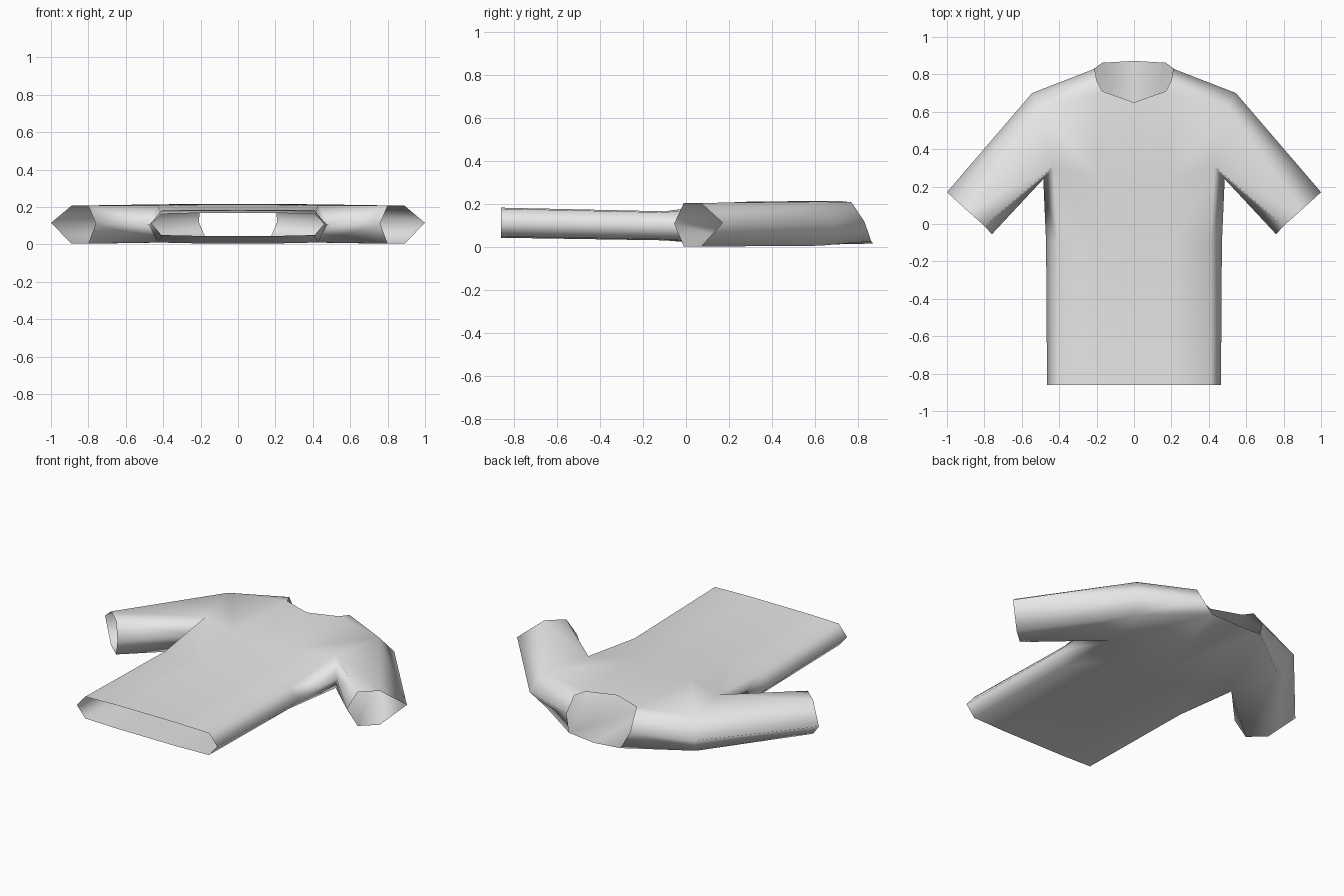
import bpy, bmesh

if "Cube" in bpy.data.objects:
    bpy.data.objects.remove(bpy.data.objects["Cube"])

fabric = bpy.data.materials.new("light grey fabric")
fabric.diffuse_color = (0.8, 0.8, 0.8, 1)
fabric.use_nodes = True
fabric.node_tree.nodes["Principled BSDF"].inputs["Base Color"].default_value = fabric.diffuse_color

bm = bmesh.new()
V = lambda x, y, z: bm.verts.new((x, y, z))
F = lambda *v: bm.faces.new(v)


def torso_row(y, side, edge, low, high, edge_y=None):
    """Half ring: centre top, out to the side seam, back to centre bottom."""
    ey = y if edge_y is None else edge_y
    return [V(0, y, high), V(0.2, y, high), V(edge, ey, high - 0.005),
            V(side, y, (low + high) / 2),
            V(edge, ey, low + 0.005), V(0.2, y, low), V(0, y, low)]


# Torso tube, open at the hem
hem = torso_row(-0.86, 0.465, 0.41, 0.045, 0.185)
waist = torso_row(-0.1, 0.47, 0.41, 0.033, 0.168)
chest = torso_row(0.24, 0.485, 0.43, 0.005, 0.212, 0.31)
for a, b in ((hem, waist), (waist, chest)):
    for i in range(6):
        F(a[i], a[i + 1], b[i + 1], b[i])

# Neck opening: low scoop at the front, high collar at the back
scoop, scoop_side = V(0, 0.65, 0.217), V(0.17, 0.71, 0.217)
neck_top, neck_side = V(0.2, 0.77, 0.21), V(0.21, 0.83, 0.12)
collar, nape = V(0.17, 0.862, 0.028), V(0, 0.872, 0.018)

# Shoulder points and yoke
sh_top, sh_mid, sh_low = V(0.5, 0.62, 0.213), V(0.545, 0.70, 0.11), V(0.5, 0.62, 0.008)
c0, c1, c2, c3, c4, c5, c6 = chest
F(c0, c1, scoop_side, scoop)
F(c1, c2, sh_top, scoop_side)
F(scoop_side, sh_top, neck_top)
F(neck_top, sh_top, sh_mid, neck_side)
F(neck_side, sh_mid, sh_low, collar)
F(collar, sh_low, c4, c5)
F(collar, c5, c6, nape)

# Sleeve tube, open at the cuff
root = [c2, sh_top, sh_mid, sh_low, c4, c3]
cuff = [V(0.80, -0.01, 0.207), V(0.89, 0.07, 0.207), V(1.0, 0.17, 0.115),
        V(0.89, 0.07, 0.004), V(0.80, -0.01, 0.004), V(0.76, -0.055, 0.11)]
for i in range(6):
    j = (i + 1) % 6
    F(root[i], root[j], cuff[j], cuff[i])

# Consistent winding, with the cloth facing the inside of the shirt
bmesh.ops.recalc_face_normals(bm, faces=bm.faces)
bm.normal_update()
top = next(f for f in bm.faces if scoop in f.verts)
if top.normal.z > 0:
    bmesh.ops.reverse_faces(bm, faces=bm.faces)
for f in bm.faces:
    f.smooth = True

mesh = bpy.data.meshes.new("shirt")
bm.to_mesh(mesh)
bm.free()
mesh.materials.append(fabric)
shirt = bpy.data.objects.new("shirt", mesh)
bpy.context.collection.objects.link(shirt)

# Mirror to the other half
mirror = shirt.modifiers.new("mirror", "MIRROR")
mirror.use_axis[0] = True
mirror.use_clip = True
mirror.merge_threshold = 0.001
